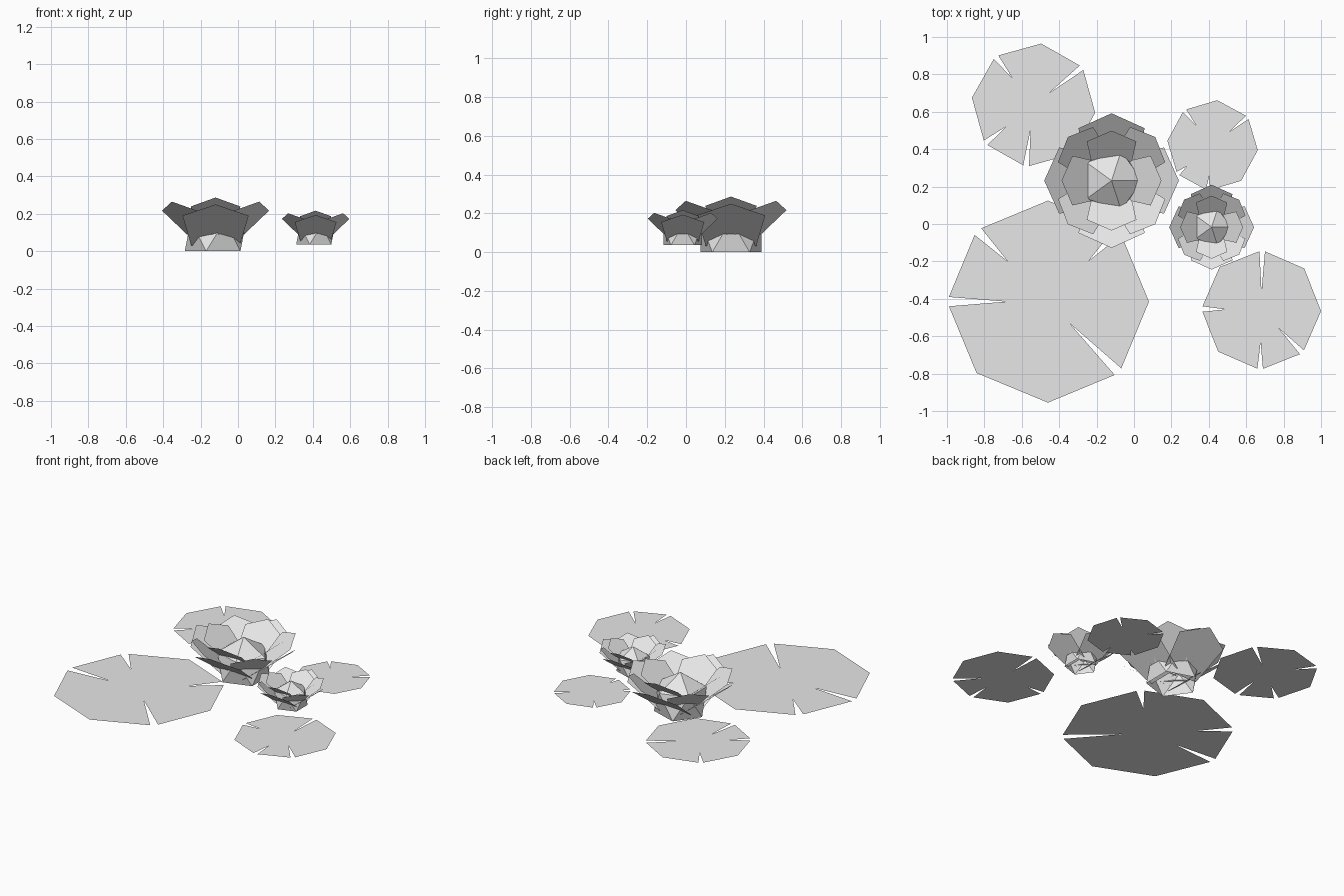
import bpy, bmesh
from math import cos, sin, radians
from mathutils import Vector, Matrix

cube = bpy.data.objects.get("Cube")
if cube:
    bpy.data.objects.remove(cube, do_unlink=True)

GREY = (0.8, 0.8, 0.8, 1.0)
mat = bpy.data.materials.new("pale grey")
mat.use_nodes = True
mat.diffuse_color = GREY
mat.node_tree.nodes["Principled BSDF"].inputs["Base Color"].default_value = GREY


def finish(bm, name, loc=(0, 0, 0)):
    mesh = bpy.data.meshes.new(name)
    bm.to_mesh(mesh)
    bm.free()
    mesh.materials.append(mat)
    obj = bpy.data.objects.new(name, mesh)
    obj.location = loc
    bpy.context.collection.objects.link(obj)
    return obj


def lily_pad(name, x, y, radius, turn, notches):
    """Flat octagon; notches maps a corner to the radius fraction of its tip."""
    bm = bmesh.new()
    corners = [Vector((cos(a), sin(a), 0)) * radius
               for a in (radians(turn + 45 * i) for i in range(8))]
    rim = []
    for i, c in enumerate(corners):
        if i in notches:
            before = (corners[i - 1] - c).normalized()
            after = (corners[(i + 1) % 8] - c).normalized()
            w = 0.05 * radius
            rim += [c + before * w, c * notches[i], c + after * w]
        else:
            rim.append(c)
    # fan from the middle keeps the notched outline clean
    middle = bm.verts.new((0, 0, 0))
    verts = [bm.verts.new(p) for p in rim]
    for a, b in zip(verts, verts[1:] + verts[:1]):
        bm.faces.new((middle, a, b))
    bmesh.ops.dissolve_faces(bm, faces=bm.faces[:])
    finish(bm, name, (x, y, 0.06))


def petal_ring(name, loc, scale, turn, tip, slope, size):
    """Four flat five-sided petals leaning outwards, tip = (radius, height)."""
    bm = bmesh.new()
    out = Vector((slope[0], 0, slope[1])).normalized()
    side = Vector((0, 1, 0))
    top = Vector((tip[0], 0, tip[1]))
    outline = [(0, 0), (0.1, 0.177), (0.364, 0.13), (0.364, -0.13), (0.1, -0.177)]
    for k in range(4):
        spin = Matrix.Rotation(radians(turn + 90 * k), 3, 'Z')
        pts = [spin @ (top - out * d * size + side * w * size) for d, w in outline]
        bm.faces.new([bm.verts.new(p * scale) for p in pts])
    finish(bm, name, loc)


def flower(name, loc, scale):
    # faceted heart, open underneath
    bm = bmesh.new()
    bmesh.ops.create_icosphere(bm, subdivisions=1, radius=0.184)
    lowest = min(bm.verts, key=lambda v: v.co.z)
    bmesh.ops.delete(bm, geom=[lowest], context='VERTS')
    base = min(v.co.z for v in bm.verts)
    for v in bm.verts:
        v.co = (v.co - Vector((0, 0, base))) * scale
    finish(bm, name + "_heart", loc)
    petal_ring(name + "_outer_petals", loc, scale, 0, (0.36, 0.25), (0.8, 0.6), 1.0)
    petal_ring(name + "_middle_petals", loc, scale, 45, (0.33, 0.265), (0.77, 0.64), 0.75)
    petal_ring(name + "_inner_petals", loc, scale, 0, (0.267, 0.287), (0.77, 0.64), 0.75)


# Floating leaves
lily_pad("large_pad", -0.46, -0.415, 0.54, 0, {1: 0.57, 3: 0.56, 4: 0.41, 7: 0.3})
lily_pad("back_right_pad", -0.537, 0.635, 0.332, -7, {1: 0.31, 3: 0.55, 5: 0.55, 6: 0.38})
lily_pad("back_left_pad", 0.42, 0.42, 0.243, -6, {1: 0.47, 3: 0.57, 5: 0.73, 6: 0.67})
lily_pad("front_left_pad", 0.68, -0.46, 0.32, -1, {2: 0.31, 4: 0.6, 6: 0.53, 7: 0.42})

# Flowers
flower("large_flower", (-0.12, 0.232, 0), 1.0)
flower("small_flower", (0.415, -0.017, 0.036), 0.63)
